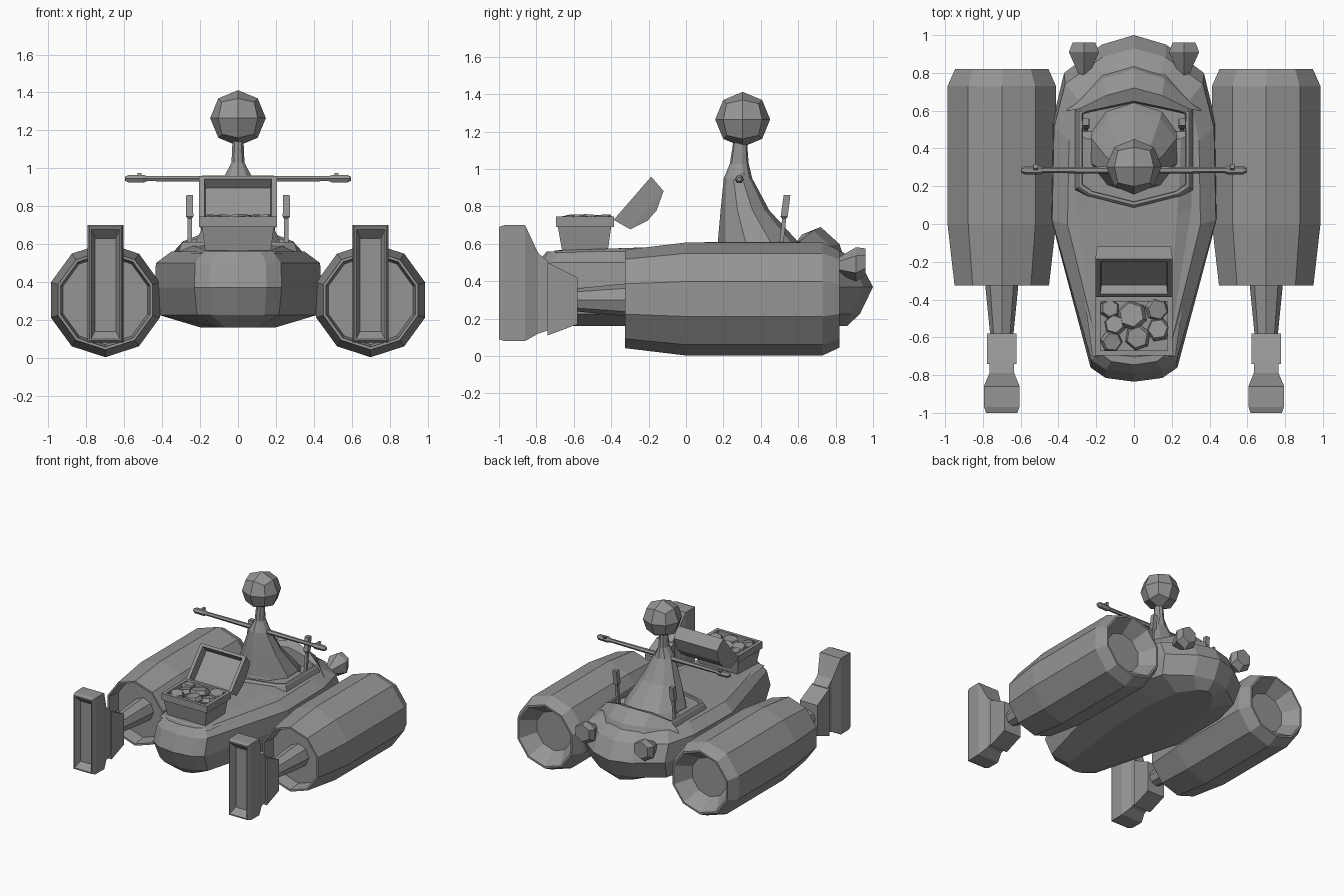
import bpy, bmesh, random
from math import sin, cos, pi, radians
from mathutils import Vector, Matrix

if "Cube" in bpy.data.objects:
    bpy.data.objects.remove(bpy.data.objects["Cube"])

random.seed(4)

# One dark grey for the whole craft
grey = bpy.data.materials.new("dark_grey")
grey.diffuse_color = (.3, .3, .3, 1)
grey.use_nodes = True
grey.node_tree.nodes["Principled BSDF"].inputs["Base Color"].default_value = grey.diffuse_color


def finish(name, bm):
    bmesh.ops.recalc_face_normals(bm, faces=bm.faces)
    me = bpy.data.meshes.new(name)
    bm.to_mesh(me)
    bm.free()
    me.materials.append(grey)
    ob = bpy.data.objects.new(name, me)
    bpy.context.collection.objects.link(ob)
    return ob


def loft(name, rings, closed=True, caps=True):
    """Skin a list of equal-length point rings."""
    bm = bmesh.new()
    vs = [[bm.verts.new(p) for p in r] for r in rings]
    n = len(rings[0])
    for a, b in zip(vs, vs[1:]):
        for i in range(n if closed else n - 1):
            j = (i + 1) % n
            bm.faces.new((a[i], a[j], b[j], b[i]))
    if caps:
        bm.faces.new(vs[0])
        bm.faces.new(vs[-1])
    return finish(name, bm)


def both(half):
    """Mirror half an outline (runs from x=0 to x=0) into a whole one."""
    return half + [(-p[0], *p[1:]) for p in reversed(half) if p[0] > 1e-6]


def rect_y(y, hx, z0, z1, x=0):
    return [(x - hx, y, z0), (x + hx, y, z0), (x + hx, y, z1), (x - hx, y, z1)]


def rect_z(z, hx, y0, y1):
    return [(-hx, y0, z), (hx, y0, z), (hx, y1, z), (-hx, y1, z)]


def circ_y(x, y, z, r, n):
    return [(x + r * cos(pi / 2 + 2 * pi * i / n), y, z + r * sin(pi / 2 + 2 * pi * i / n))
            for i in range(n)]


def circ_z(z, cy, rx, ry, n):
    return [(rx * sin(2 * pi * i / n), cy + ry * cos(2 * pi * i / n), z) for i in range(n)]


# Hull: one plan outline stacked in layers (z, x scale, front y, back y)
plan = both([(0, 1.0), (.17, .95), (.37, .80), (.43, .55), (.44, .03),
             (.23, -.76), (.15, -.815), (0, -.835)])
layers = [(.16, .45, -.70, .86), (.225, .94, -.77, .93),
          (.37, 1, -.835, 1), (.50, .985, -.79, .93), (.56, .80, -.745, .83)]
loft("hull", [[(x * s, f + (y + .835) / 1.835 * (b - f), z) for x, y in plan]
              for z, s, f, b in layers])

# Raised deck spine between cargo box and cockpit
loft("deck_spine", [
    both([(0, .5, .55), (.33, .5, .55), (.33, .1, .55), (.22, -.7, .55), (0, -.72, .55)]),
    both([(0, .45, .60), (.25, .45, .60), (.23, .05, .59), (.17, -.68, .565), (0, -.7, .565)])])

# Cockpit rim
rim = [(0, .67), (.16, .64), (.30, .60), (.30, .19), (.24, .15), (0, .09)]


def rim_ring(z, k):
    return both([(x * k, .42 + (y - .42) * k, z) for x, y in rim])


loft("cockpit_rim", [rim_ring(.55, 1.05), rim_ring(.60, 1), rim_ring(.61, .97),
                     rim_ring(.61, .92), rim_ring(.55, .90)], caps=False)

# Cowl behind the cockpit: open strips from outer base over the crest
cowl = [[(0, .84, .54), (.17, .79, .54), (.36, .60, .53)],
        [(0, .82, .60), (.16, .77, .59), (.34, .60, .56)],
        [(0, .72, .69), (.15, .68, .67), (.29, .61, .615)],
        [(0, .65, .66), (.14, .62, .65), (.28, .59, .61)],
        [(0, .64, .54), (.14, .61, .54), (.28, .58, .54)]]
loft("cowl", [[(-x, y, z) for x, y, z in reversed(c[1:])] + c for c in cowl],
     closed=False, caps=False)

# Pilot robe and neck
loft("pilot_robe", [circ_z(*r, 10) for r in [
    (.55, .40, .25, .25), (.61, .385, .235, .215), (.78, .315, .155, .13),
    (.95, .278, .08, .076), (1.03, .285, .036, .05), (1.16, .29, .03, .035)]])

# Pilot head: a rounded cube
bm = bmesh.new()
bmesh.ops.create_cube(bm, size=2)
bmesh.ops.subdivide_edges(bm, edges=bm.edges, cuts=1, use_grid_fill=True)
for v in bm.verts:
    v.co = v.co.normalized() * .147 + Vector((0, .303, 1.265))
finish("pilot_head", bm)

# Cargo box: tapered tub with a lip and hollow inside
loft("cargo_box", [rect_z(*r) for r in [
    (.55, .17, -.66, -.42), (.69, .19, -.685, -.40), (.69, .205, -.695, -.385),
    (.745, .205, -.695, -.385), (.745, .177, -.67, -.41), (.70, .177, -.67, -.41)]])

# Cargo lid: hollow barrel lid built flat, then tipped open about the hinge
lid = loft("cargo_lid", [rect_z(*r) for r in [
    (.06, .172, -.275, -.03), (0, .178, -.285, -.025), (0, .205, -.306, 0),
    (.10, .195, -.292, -.02), (.14, .187, -.19, -.115)]])
lid.data.transform(Matrix.Translation((0, -.387, .728)) @ Matrix.Rotation(radians(-131), 4, 'X'))

# Cargo nuggets: flat-topped six-sided chunks, slightly tipped
for i, (x, y, r) in enumerate([(-.01, -.485, .082), (-.10, -.535, .06), (.12, -.45, .065),
                               (.02, -.60, .07), (.13, -.56, .065), (-.12, -.62, .06),
                               (-.13, -.45, .055)]):
    rock = loft(f"nugget_{i}", [circ_z(z, 0, r * k, r * k, 6) for z, k in
                                [(-.03, .7), (0, 1), (.03, .8)]])
    tip = Matrix.Rotation(random.uniform(-.2, .2), 4, 'Y') @ Matrix.Rotation(random.uniform(-.2, .2), 4, 'X')
    rock.data.transform(Matrix.Translation((x, y, .718)) @ tip @
                        Matrix.Rotation(random.random() * pi, 4, 'Z'))

for s, side in ((-1, "left"), (1, "right")):
    # Engine pod: ten-sided, recessed at both ends
    X = s * .70
    loft(f"{side}_engine", [circ_y(X, y, .305, r, 10) for y, r in [
        (-.22, .235), (-.325, .248), (-.325, .263), (0, .302), (.73, .302),
        (.82, .26), (.82, .245), (.70, .16)]])
    # Boom carrying the fin
    loft(f"{side}_boom", [circ_y(X, y, .30, r, 8) for y, r in [(-.2, .095), (-.33, .087), (-.60, .06)]])
    loft(f"{side}_fin_bracket", [rect_y(-.58, .078, .17, .42, X), rect_y(-.74, .078, .11, .50, X)])
    # Fin with hollow front
    loft(f"{side}_fin", [rect_y(*r, X) for r in [
        (-.73, .066, .14, .50), (-.79, .066, .12, .55), (-.86, .095, .08, .70),
        (-.97, .093, .08, .70), (-1, .083, .09, .69), (-1, .075, .10, .68),
        (-.95, .055, .14, .63)]])
    # Headlamp: six-sided cone
    loft(f"{side}_lamp", [circ_y(s * .265, y, z, r, 6) for y, z, r in [
        (.76, .48, .015), (.91, .49, .092), (.96, .505, .07)]])
    # Control lever
    loft(f"{side}_lever", [[(s * .255 + a * h, y + b * h, z)
                            for a, b in ((-1, -1), (1, -1), (1, 1), (-1, 1))]
                           for z, y, h in [(.56, .505, .011), (.735, .525, .011),
                                           (.745, .525, .019), (.86, .54, .018)]])
    # Arm, with mitt and thumb
    loft(f"{side}_arm", [[(s * x, .285 + r * cos(k * pi / 3), .945 + r * sin(k * pi / 3))
                          for k in range(6)] for x, r in [
        (0, .02), (.48, .015), (.50, .024), (.58, .022), (.597, .012)]])
    loft(f"{side}_thumb", [[(s * (.52 + a * .011), .285 + b * .012 + dy, z)
                            for a, b in ((-1, -1), (1, -1), (1, 1), (-1, 1))]
                           for z, dy in [(.945, 0), (.975, .02)]])
